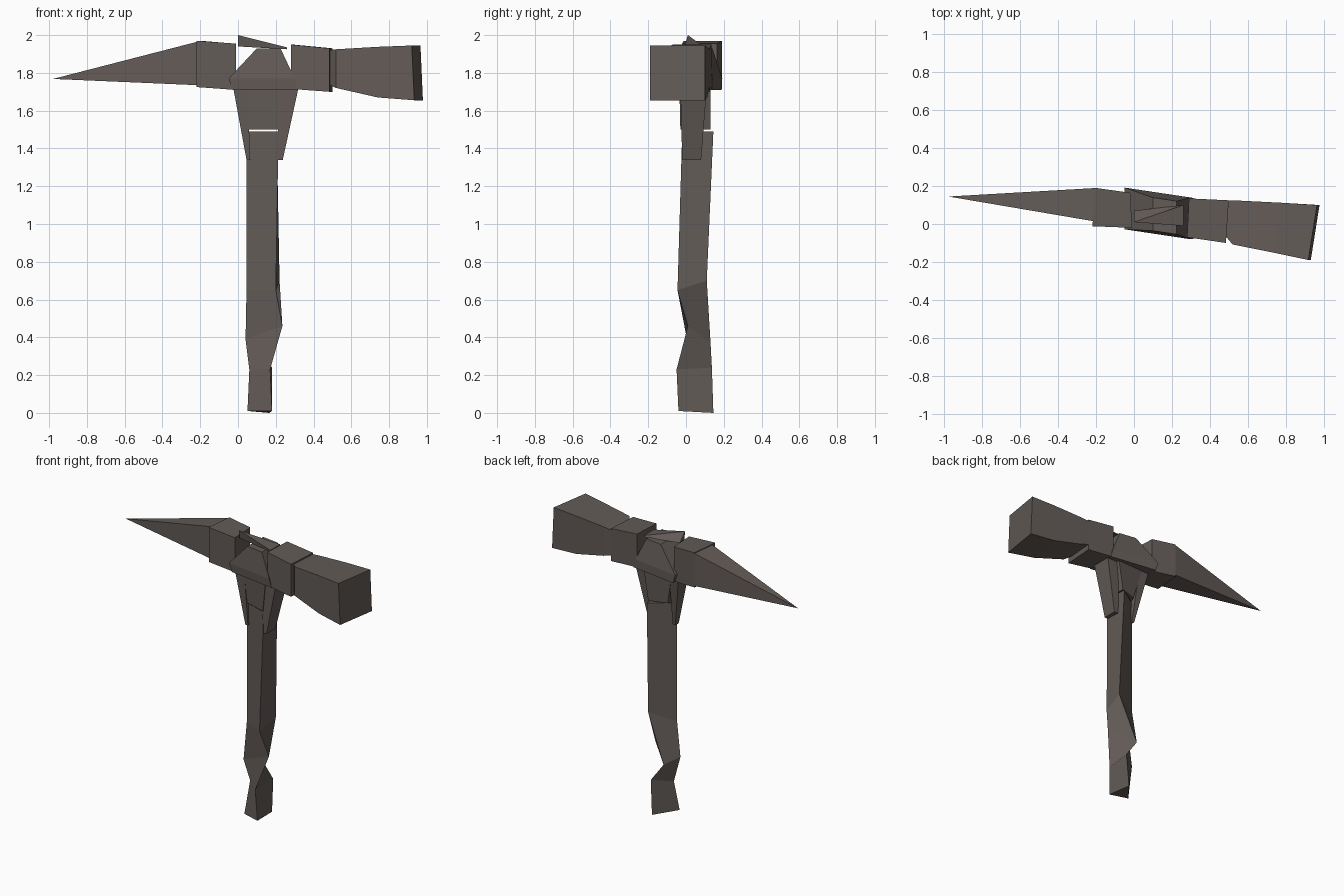
import bpy, bmesh

mat = bpy.data.materials.new("dark grey brown")
mat.diffuse_color = (0.125, 0.105, 0.096, 1)


def loft(name, rings):
    """Skin rings of equal point count into a closed, flat-faced solid."""
    bm = bmesh.new()
    n = len(rings[0])
    rows = [[bm.verts.new(p) for p in r] for r in rings]
    for a, b in zip(rows, rows[1:]):
        for i in range(n):
            j = (i + 1) % n
            bm.faces.new((a[i], a[j], b[j], b[i]))
    bm.faces.new(rows[0][::-1])
    bm.faces.new(rows[-1])
    bmesh.ops.remove_doubles(bm, verts=bm.verts, dist=0.0005)
    bmesh.ops.recalc_face_normals(bm, faces=bm.faces)
    me = bpy.data.meshes.new(name)
    bm.to_mesh(me)
    bm.free()
    me.materials.append(mat)
    ob = bpy.data.objects.new(name, me)
    bpy.context.collection.objects.link(ob)
    return ob


def zring(x0, x1, y0, y1, z, shear=0.0):
    """Four-point ring across z, sheared to follow the turned head."""
    pts = ((x0, y0), (x1, y0), (x1, y1), (x0, y1))
    return [(x, y + shear * (x - 0.13), z) for x, y in pts]


def xring(xf, xb, y0, y1, z0, z1, lean=0.0):
    """Ring across x; xf at the front edge, xb at the back edge."""
    return [(xf + lean, y0, z0), (xf, y0, z1), (xb, y1, z1), (xb + lean, y1, z0)]


# rough-hewn three-sided handle: left, front-right and back-right edges
loft("handle", [
    [(0.05, 0.0, 0.01), (0.18, -0.04, 0.01), (0.165, 0.145, 0.0)],
    [(0.06, 0.05, 0.23), (0.17, -0.05, 0.23), (0.18, 0.137, 0.24)],
    [(0.04, 0.005, 0.39), (0.235, 0.01, 0.46), (0.085, 0.13, 0.37)],
    [(0.045, 0.035, 0.65), (0.20, -0.045, 0.65), (0.22, 0.11, 0.70)],
    [(0.045, 0.035, 1.49), (0.215, -0.02, 1.49), (0.205, 0.145, 1.49)],
])

# collar under the head, separated from the handle by a thin gap
loft("collar", [
    [(0.05, 0.02, 1.50), (0.215, -0.03, 1.50), (0.205, 0.13, 1.50), (0.08, 0.09, 1.50)],
    [(0.03, 0.0, 1.72), (0.24, -0.035, 1.72), (0.24, 0.13, 1.72), (0.03, 0.12, 1.72)],
])

# tapered side straps running down the handle
loft("left_strap", [
    zring(0.045, 0.065, 0.018, 0.055, 1.34),
    zring(-0.025, 0.05, 0.0, 0.12, 1.72),
])
loft("right_strap", [
    zring(0.205, 0.237, -0.02, 0.08, 1.34),
    zring(0.22, 0.32, -0.03, 0.11, 1.72),
])

# central head block, narrowing upwards
loft("head_core", [
    zring(-0.03, 0.315, -0.05, 0.165, 1.71, shear=-0.15),
    zring(-0.05, 0.30, -0.055, 0.165, 1.77, shear=-0.15),
    zring(0.10, 0.225, -0.04, 0.135, 1.93, shear=-0.15),
])

# small fin on top
loft("top_fin", [
    [(0, 0.02, 1.94), (0, 0.01, 2.0), (0, 0.01, 2.0), (0, 0.07, 1.94)],
    [(0.26, -0.01, 1.925), (0.26, -0.01, 1.935), (0.26, 0.10, 1.935), (0.26, 0.10, 1.925)],
])

# spike side
loft("spike_block", [
    xring(-0.22, -0.20, -0.012, 0.19, 1.725, 1.97),
    xring(-0.01, -0.02, -0.02, 0.165, 1.71, 1.955),
])
loft("spike", [
    xring(-0.98, -0.98, 0.145, 0.145, 1.768, 1.768),
    xring(-0.215, -0.20, 0.015, 0.19, 1.735, 1.965),
])

# hammer side
loft("hammer_block", [
    xring(0.28, 0.29, -0.07, 0.135, 1.715, 1.95),
    xring(0.485, 0.50, -0.10, 0.125, 1.70, 1.93),
])
loft("hammer_head", [
    xring(0.48, 0.50, -0.06, 0.125, 1.74, 1.92),
    xring(0.52, 0.56, -0.108, 0.123, 1.72, 1.925),
    xring(0.74, 0.78, -0.152, 0.112, 1.67, 1.938),
    xring(0.92, 0.966, -0.19, 0.10, 1.655, 1.945, lean=0.013),
])
